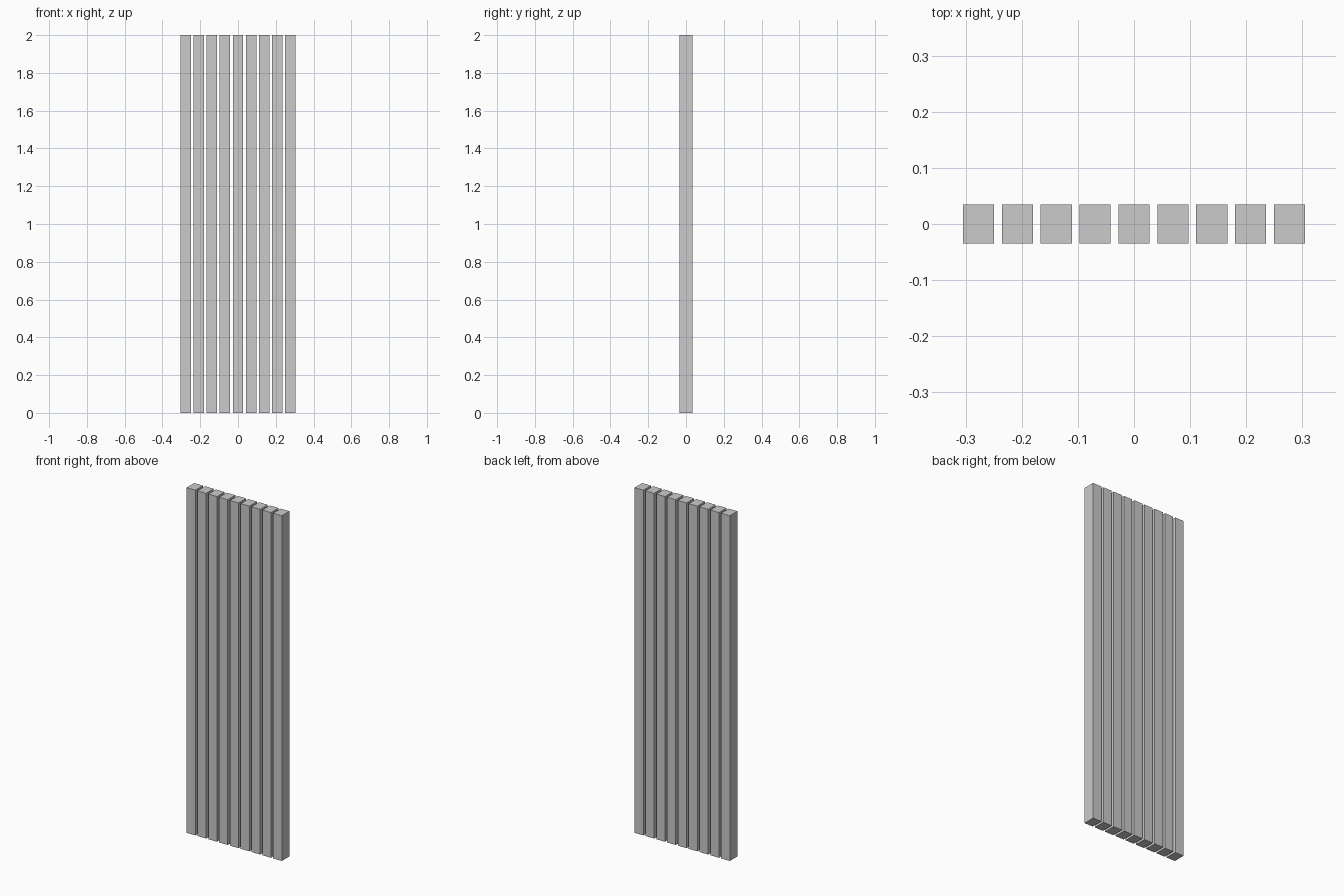
import bpy

if "Cube" in bpy.data.objects:
    bpy.data.objects.remove(bpy.data.objects["Cube"])

COUNT = 9
WIDTH, DEPTH, HEIGHT = 0.0555, 0.0694, 2.0
PITCH = 0.0693


def add_slat(index):
    """One upright rectangular slat standing on the ground."""
    x = (index - (COUNT - 1) / 2) * PITCH
    bpy.ops.mesh.primitive_cube_add(size=1, location=(x, 0, HEIGHT / 2))
    slat = bpy.context.object
    slat.name = f"slat_{index + 1}"
    slat.scale = (WIDTH, DEPTH, HEIGHT)
    bpy.ops.object.transform_apply(location=False, rotation=False, scale=True)


# Row of evenly spaced vertical slats
for i in range(COUNT):
    add_slat(i)
